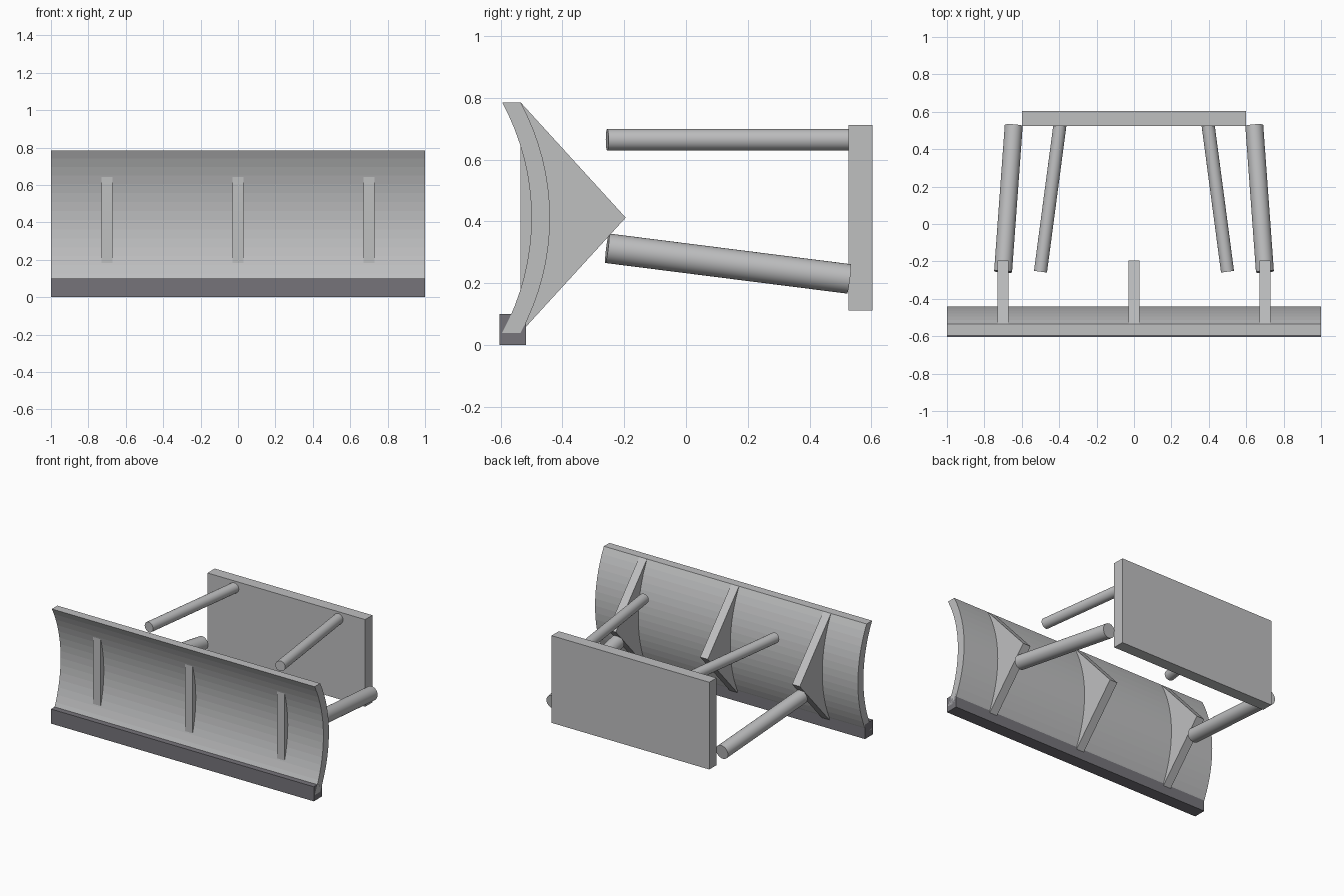
import bpy, bmesh, math
from mathutils import Vector

if "Cube" in bpy.data.objects:
    bpy.data.objects.remove(bpy.data.objects["Cube"])


def material(name, colour):
    m = bpy.data.materials.new(name)
    m.use_nodes = True
    m.diffuse_color = colour
    m.node_tree.nodes["Principled BSDF"].inputs["Base Color"].default_value = colour
    return m


steel = material("light steel", (0.52, 0.523, 0.53, 1))
dark = material("dark steel", (0.18, 0.175, 0.195, 1))


def extrude_profile(name, points, x0, x1, mat):
    """Sweep a closed (y, z) outline along x."""
    bm = bmesh.new()
    face = bm.faces.new([bm.verts.new((x0, y, z)) for y, z in points])
    top = bmesh.ops.extrude_face_region(bm, geom=[face])["geom"]
    moved = [v for v in top if isinstance(v, bmesh.types.BMVert)]
    bmesh.ops.translate(bm, verts=moved, vec=(x1 - x0, 0, 0))
    bmesh.ops.recalc_face_normals(bm, faces=bm.faces)
    mesh = bpy.data.meshes.new(name)
    bm.to_mesh(mesh)
    bm.free()
    mesh.materials.append(mat)
    obj = bpy.data.objects.new(name, mesh)
    bpy.context.collection.objects.link(obj)
    return obj


def box(name, half_width, y0, y1, z0, z1, mat):
    outline = [(y0, z0), (y1, z0), (y1, z1), (y0, z1)]
    return extrude_profile(name, outline, -half_width, half_width, mat)


def rod(name, start, end, radius):
    a, b = Vector(start), Vector(end)
    bpy.ops.mesh.primitive_cylinder_add(
        vertices=32, radius=radius, depth=(b - a).length, location=(a + b) / 2)
    obj = bpy.context.object
    obj.name = name
    obj.rotation_mode = "QUATERNION"
    obj.rotation_quaternion = (b - a).to_track_quat("Z", "Y")
    obj.data.materials.append(steel)
    bpy.ops.object.shade_smooth_by_angle(angle=math.radians(35))


# Curved blade: a circular arc shifted back by the plate thickness
half, sag, mid, segments = 0.373, 0.095, 0.412, 16
radius = (half ** 2 + sag ** 2) / (2 * sag)
sweep = math.asin(half / radius)
arc = []
for i in range(segments + 1):
    a = sweep * (2 * i / segments - 1)
    arc.append((-0.5 - radius * (1 - math.cos(a)), mid + radius * math.sin(a)))
back = [(y + 0.06, z) for y, z in reversed(arc)]
extrude_profile("blade", arc + back, -1, 1, steel)

# Cutting edge under the blade
box("cutting_edge", 1, -0.604, -0.517, 0, 0.1, dark)

# Triangular ribs behind the blade, showing slightly through its hollow
for label, x in (("right", -0.7), ("middle", 0), ("left", 0.7)):
    extrude_profile(label + "_rib", [(-0.535, 0.04), (-0.195, mid), (-0.535, 0.785)],
                    x - 0.029, x + 0.029, steel)

# Mounting plate
box("mounting_plate", 0.6, 0.525, 0.604, 0.112, 0.712, steel)

# Push arms and upper cylinders on both sides
for label, s in (("right", -1), ("left", 1)):
    rod(label + "_push_arm", (s * 0.7, -0.255, 0.313), (s * 0.643, 0.527, 0.214), 0.048)
    rod(label + "_upper_cylinder", (s * 0.5, -0.255, 0.664), (s * 0.396, 0.53, 0.664), 0.035)
